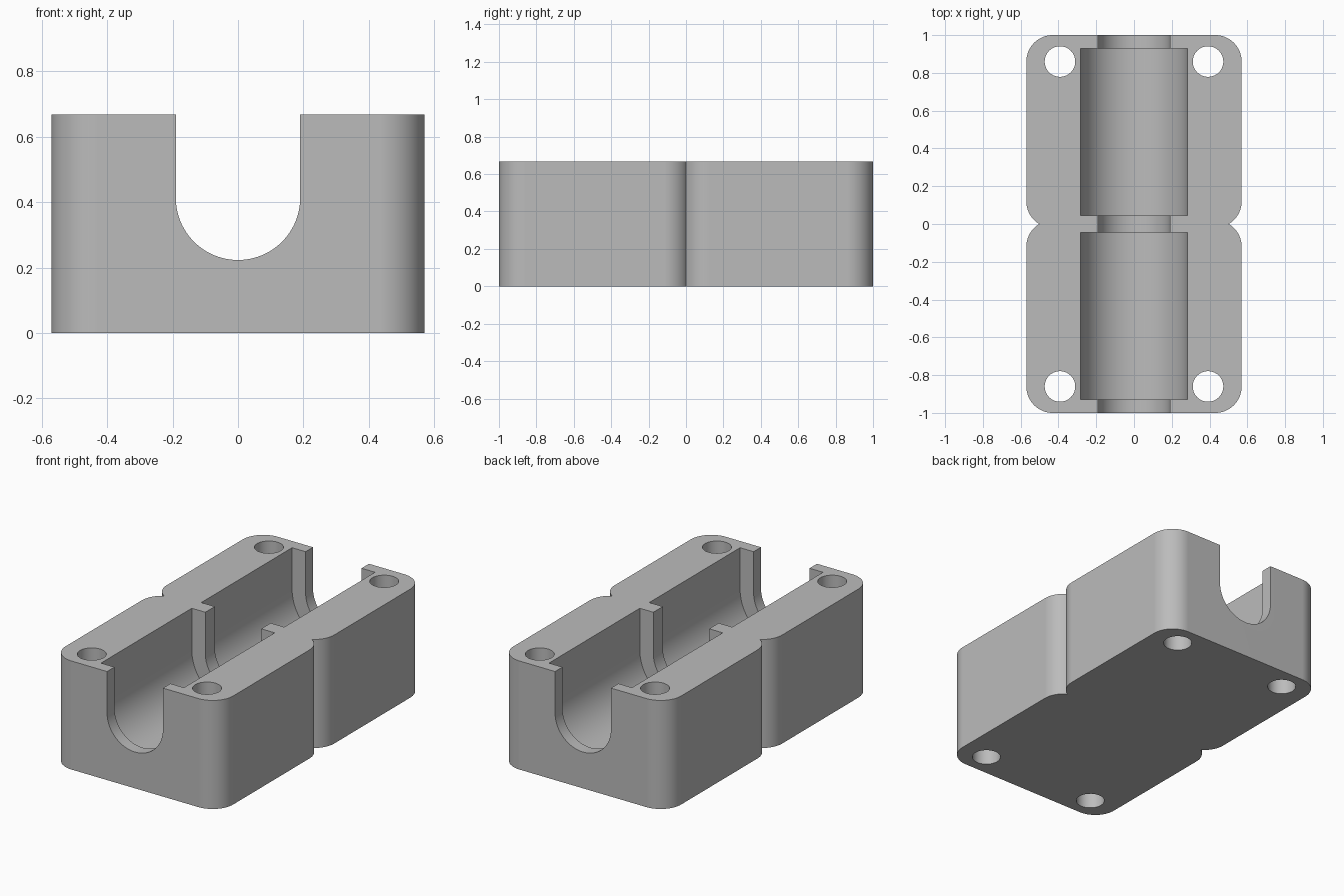
import bpy, bmesh
from math import sin, cos, pi, asin, radians
from mathutils import Vector

if "Cube" in bpy.data.objects:
    bpy.data.objects.remove(bpy.data.objects["Cube"])

HALF_W, HEIGHT, CORNER = 0.57, 0.667, 0.14
AXIS_Z = 0.413          # height of the shaft axis
WAIST = 0.12            # y of the corner centres beside the middle notch

grey = bpy.data.materials.new("plain grey")
grey.use_nodes = True
colour = (0.5, 0.5, 0.5, 1)
grey.diffuse_color = colour
grey.node_tree.nodes["Principled BSDF"].inputs["Base Color"].default_value = colour


def arc(cx, cy, r, a0, a1, n):
    return [(cx + r * cos(a0 + (a1 - a0) * i / n),
             cy + r * sin(a0 + (a1 - a0) * i / n)) for i in range(n + 1)]


def prism(name, points, offset):
    """Closed solid made by sweeping a planar outline along an offset."""
    bm = bmesh.new()
    face = bm.faces.new([bm.verts.new(p) for p in points])
    swept = bmesh.ops.extrude_face_region(bm, geom=[face])["geom"]
    verts = [v for v in swept if isinstance(v, bmesh.types.BMVert)]
    bmesh.ops.translate(bm, verts=verts, vec=Vector(offset))
    bmesh.ops.recalc_face_normals(bm, faces=bm.faces)
    mesh = bpy.data.meshes.new(name)
    bm.to_mesh(mesh)
    bm.free()
    mesh.materials.append(grey)
    obj = bpy.data.objects.new(name, mesh)
    bpy.context.collection.objects.link(obj)
    return obj


def channel(name, r, y0, y1):
    """U-shaped cutter, round below the axis and open at the top."""
    outline = [(r, HEIGHT + 0.1)] + arc(0, AXIS_Z, r, 0, -pi, 48) + [(-r, HEIGHT + 0.1)]
    return prism(name, [(x, y0, z) for x, z in outline], (0, y1 - y0, 0))


# Block outline: two overlapping rounded rectangles with a notch at the waist
cx, cy = HALF_W - CORNER, 1 - CORNER
quarter = (arc(cx, WAIST, CORNER, -asin(WAIST / CORNER), 0, 12)
           + arc(cx, cy, CORNER, 0, pi / 2, 16))
right = [(x, -y) for x, y in reversed(quarter)] + quarter[1:]
outline = right + [(-x, -y) for x, y in right]
block = prism("bearing_block", [(x, y, 0) for x, y in outline], (0, 0, HEIGHT))

# Shaft slot, two bearing pockets and four screw holes
cutters = [channel("shaft_slot", 0.19, -1.1, 1.1)]
for side, y0 in (("front", -0.928), ("back", 0.046)):
    cutters.append(channel(side + "_pocket", 0.282, y0, y0 + 0.882))
for sx in (-1, 1):
    for sy in (-1, 1):
        ring = arc(sx * 0.392, sy * 0.86, 0.081, 0, 2 * pi, 40)[:-1]
        cutters.append(prism("screw_hole", [(x, y, -0.1) for x, y in ring],
                             (0, 0, HEIGHT + 0.2)))

bpy.ops.object.select_all(action="DESELECT")
bpy.context.view_layer.objects.active = block
block.select_set(True)
for cutter in cutters:
    cut = block.modifiers.new("cut", "BOOLEAN")
    cut.operation, cut.solver, cut.object = "DIFFERENCE", "EXACT", cutter
    bpy.ops.object.modifier_apply(modifier=cut.name)
    bpy.data.objects.remove(cutter)

# Smooth curved walls, crisp rims and flat planes
bpy.ops.object.shade_smooth_by_angle(angle=radians(30))
flat = block.modifiers.new("flat planes", "WEIGHTED_NORMAL")
flat.keep_sharp = True
